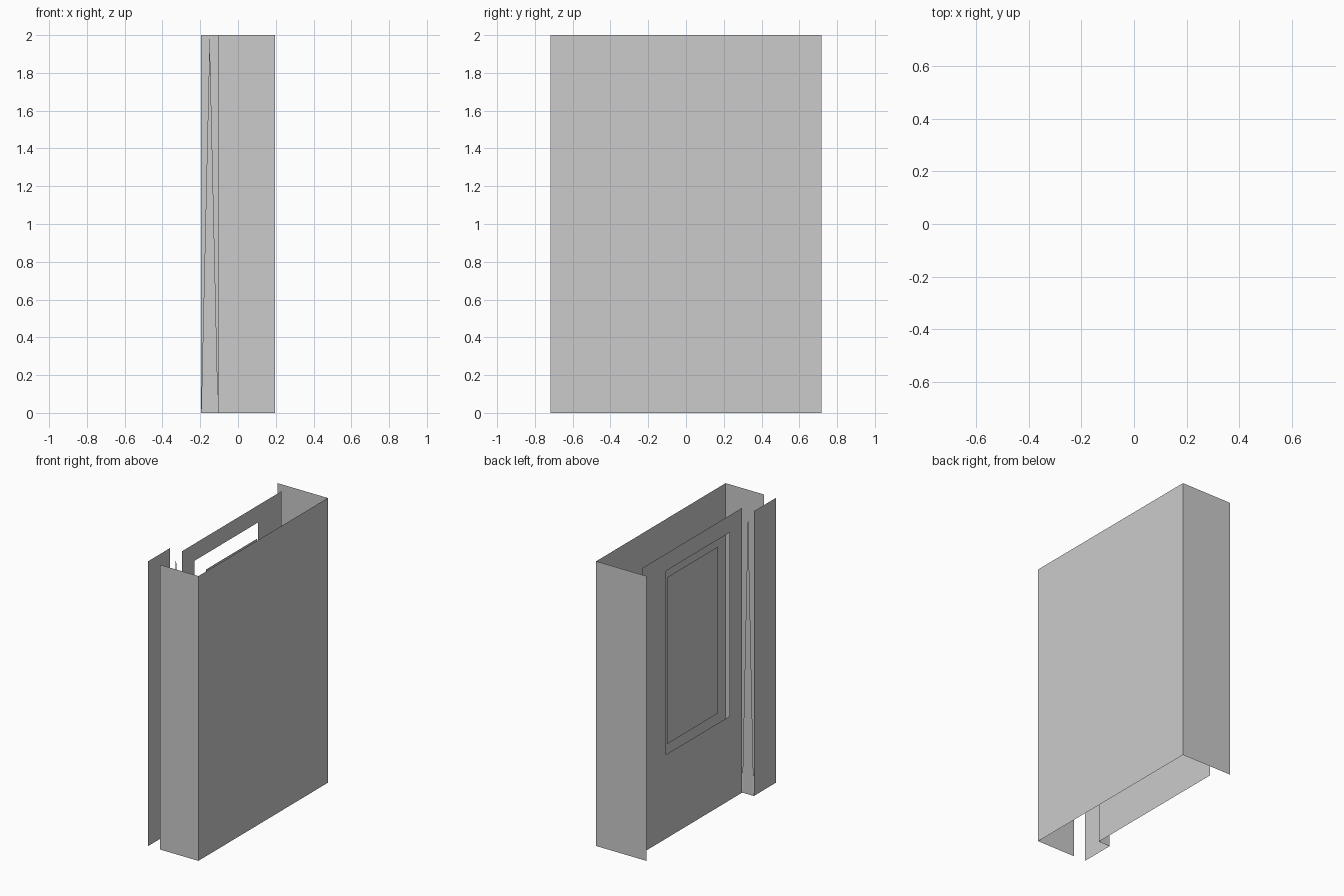
import bpy

if "Cube" in bpy.data.objects:
    bpy.data.objects.remove(bpy.data.objects["Cube"])

X, Y, H = 0.195, 0.718, 2.0      # half depth, half width, height
XI = -0.105                      # recessed back panel plane
YS = -0.474                      # step between outer strip and recessed panel
YE = 0.63                        # free end of the recessed panel


def sheet(name, verts, faces):
    me = bpy.data.meshes.new(name)
    me.from_pydata(verts, [], faces)
    ob = bpy.data.objects.new(name, me)
    bpy.context.collection.objects.link(ob)
    return ob


def rect_x(x, y0, y1, z0, z1):
    """Corners of an upright rectangle in a plane of constant x."""
    return [(x, y0, z0), (x, y1, z0), (x, y1, z1), (x, y0, z1)]


def wall(name, path):
    """Upright sheet following a plan path over the full height."""
    n = len(path)
    verts = [(x, y, z) for z in (0, H) for x, y in path]
    return sheet(name, verts, [(i, i + 1, n + i + 1, n + i) for i in range(n - 1)])


# Main facade with its two side returns of different depth
wall("outer_shell", [(XI, -Y), (X, -Y), (X, Y), (-X, Y)])

# Narrow strip on the far side
wall("outer_strip", [(-X, -Y), (-X, YS)])

# Tapering sliver joining the strip to the recessed panel
sheet("step_sliver", [(-X, YS, 0), (XI, YS, 0), ((XI - X) / 2, YS, H)], [(0, 1, 2)])

# Recessed panel with a window opening
sheet("recessed_panel",
      rect_x(XI, YS, YE, 0, H) + rect_x(XI, -0.33, 0.374, 0.59, 1.88),
      [(i, (i + 1) % 4, 4 + (i + 1) % 4, 4 + i) for i in range(4)])

# Pane set back behind the opening
sheet("window_pane", rect_x(-0.068, -0.259, 0.306, 0.63, 1.80), [(0, 1, 2, 3)])
